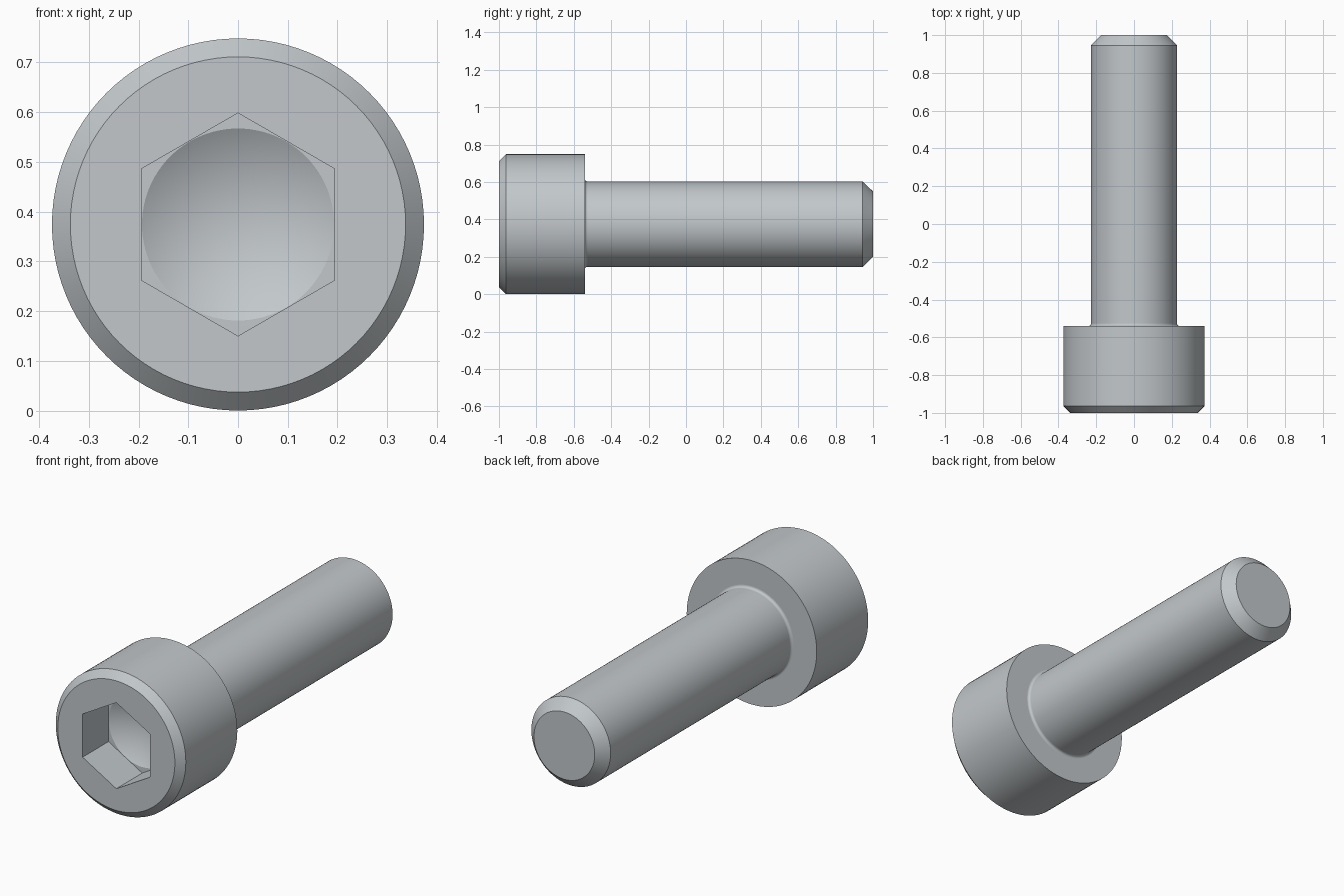
import bpy, bmesh
from math import sin, cos, pi, radians

cube = bpy.data.objects.get("Cube")
if cube:
    bpy.data.objects.remove(cube, do_unlink=True)

SEGMENTS = 96            # multiple of six, so the socket corners land on points
HEAD, SHANK = 0.374, 0.228
APOTHEM = 0.194          # half the socket width across flats
FLOOR = -0.787           # socket floor
UNDER = -0.54            # underside of the head
FILLET = 0.013

steel = bpy.data.materials.new("grey steel")
steel.use_nodes = True
colour = (0.54, 0.575, 0.595, 1)
steel.diffuse_color = colour
steel.node_tree.nodes["Principled BSDF"].inputs["Base Color"].default_value = colour

bm = bmesh.new()


def ring(y, radius, hexagonal=False):
    """Closed loop around the screw axis, round or six-sided."""
    verts = []
    for i in range(SEGMENTS):
        a = 2 * pi * i / SEGMENTS
        r = radius / cos(a % (pi / 3) - pi / 6) if hexagonal else radius
        verts.append(bm.verts.new((r * sin(a), y, HEAD + r * cos(a))))
    return verts


def pairs(loop):
    return zip(loop, loop[1:] + loop[:1])


# Shank with chamfered tip
loops = [ring(1, 0.175), ring(0.945, SHANK)]

# Fillet under the head
for k in range(7):
    a = k / 6 * pi / 2
    loops.append(ring(UNDER + FILLET * (1 - sin(a)), SHANK + FILLET * (1 - cos(a))))
sharp_loops = [loops[2], loops[-1]]

# Head with chamfered front rim
loops += [ring(UNDER, HEAD), ring(-0.963, HEAD), ring(-1, 0.337)]

# Hexagonal socket with a round drilled recess in its floor
loops += [ring(-1, APOTHEM, True), ring(FLOOR, APOTHEM, True), ring(FLOOR, 0.193)]

# Skin between neighbouring loops, then close the tip and the drill cone
for one, two in zip(loops, loops[1:]):
    for (a, b), (c, d) in zip(pairs(one), pairs(two)):
        bm.faces.new((a, b, d, c))
bm.faces.new(loops[0])
apex = bm.verts.new((0, FLOOR + 0.193 * sin(radians(30)) / cos(radians(30)), HEAD))
for a, b in pairs(loops[-1]):
    bm.faces.new((a, b, apex))
bmesh.ops.recalc_face_normals(bm, faces=bm.faces)

# Smooth shading with crisp edges
for face in bm.faces:
    face.smooth = True
for edge in bm.edges:
    edge.smooth = edge.calc_face_angle(0) < radians(25)
for loop in sharp_loops:
    for a, b in pairs(loop):
        bm.edges.get((a, b)).smooth = False

mesh = bpy.data.meshes.new("socket_head_screw")
bm.to_mesh(mesh)
bm.free()
mesh.materials.append(steel)
screw = bpy.data.objects.new("socket_head_screw", mesh)
bpy.context.collection.objects.link(screw)
